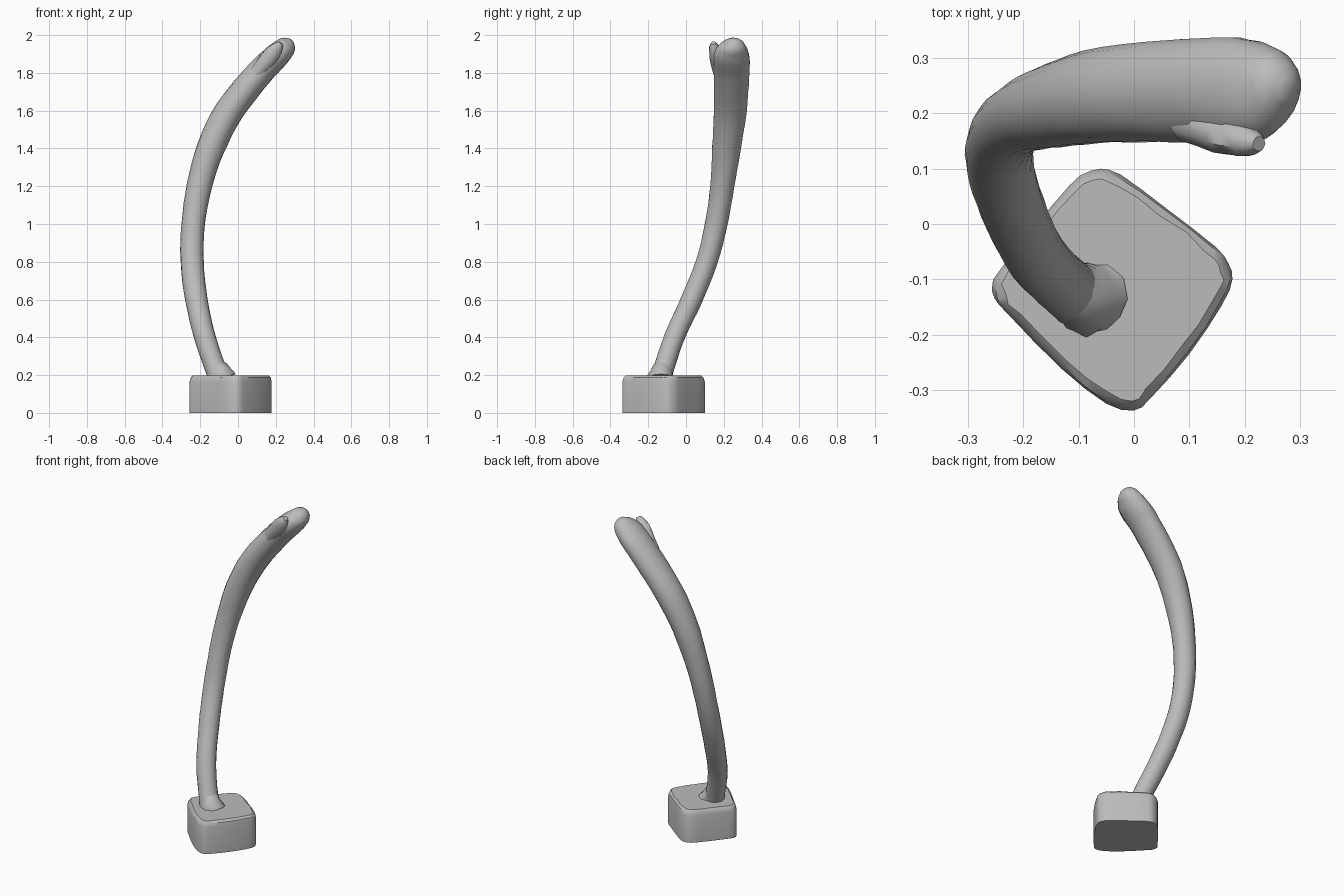
import bpy, bmesh, math, random
from mathutils import Vector

if "Cube" in bpy.data.objects:
    bpy.data.objects.remove(bpy.data.objects["Cube"])
random.seed(4)

GREY = (0.5, 0.5, 0.5, 1)
grey = bpy.data.materials.new("plain grey")
grey.use_nodes = True
grey.diffuse_color = GREY
grey.node_tree.nodes["Principled BSDF"].inputs["Base Color"].default_value = GREY


def loft(name, rings, angle):
    """Skin a list of equal-sized point rings, closing both ends."""
    bm = bmesh.new()
    loops = [[bm.verts.new(p) for p in ring] for ring in rings]
    n = len(loops[0])
    for a, b in zip(loops, loops[1:]):
        for i in range(n):
            j = (i + 1) % n
            bm.faces.new((a[i], a[j], b[j], b[i]))
    bm.faces.new(loops[0][::-1])
    bm.faces.new(loops[-1])
    bmesh.ops.recalc_face_normals(bm, faces=bm.faces)
    mesh = bpy.data.meshes.new(name)
    bm.to_mesh(mesh)
    bm.free()
    mesh.materials.append(grey)
    obj = bpy.data.objects.new(name, mesh)
    bpy.context.collection.objects.link(obj)
    bpy.ops.object.select_all(action='DESELECT')
    obj.select_set(True)
    bpy.context.view_layer.objects.active = obj
    bpy.ops.object.shade_smooth_by_angle(angle=math.radians(angle))


def catmull(keys, steps):
    """Smoothly interpolate rows of numbers."""
    rows = [Vector(k) for k in keys]
    rows = [rows[0] * 2 - rows[1]] + rows + [rows[-1] * 2 - rows[-2]]
    out = []
    for a, b, c, d in zip(rows, rows[1:], rows[2:], rows[3:]):
        for s in range(steps):
            t = s / steps
            out.append(0.5 * (2 * b + (c - a) * t + (2 * a - 5 * b + 4 * c - d) * t * t
                              + (3 * b - a - 3 * c + d) * t ** 3))
    return out + [rows[-2]]


def tube(name, keys, steps=4, sides=18, rough=0.0):
    """Oval tube; each key is x, y, z, half thickness, half depth."""
    rows = catmull([Vector(k) for k in keys], steps)
    centres = [Vector(r[:3]) for r in rows]
    rings = []
    for i, (c, row) in enumerate(zip(centres, rows)):
        tangent = (centres[min(i + 1, len(rows) - 1)] - centres[max(i - 1, 0)]).normalized()
        across = Vector((0, 1, 0)).cross(tangent).normalized()
        deep = tangent.cross(across)
        ring = []
        for k in range(sides):
            a = math.tau * k / sides
            wobble = 1 + random.uniform(-rough, rough)
            ring.append(c + (across * row[3] * math.cos(a) + deep * row[4] * math.sin(a)) * wobble)
        rings.append(ring)
    loft(name, rings, 50)


# Rounded, slightly skewed block with a worn top rim
outline = [(-.06, .10), (-.025, .09), (.056, .03), (.146, -.04), (.17, -.07), (.178, -.10),
           (.16, -.145), (.10, -.235), (.03, -.315), (0, -.337), (-.05, -.325), (-.133, -.26),
           (-.223, -.168), (-.252, -.135), (-.256, -.108), (-.24, -.08), (-.146, .036), (-.097, .088)]
outline = [tuple(p) for p in catmull(outline + outline[:1], 2)[:-1]]
middle = Vector((-.04, -.12))
block = []
for z, scale, wear in ((0, 1, 0), (.165, 1, 0), (.187, .97, .01), (.198, .91, .02)):
    ring = []
    for p in outline:
        q = middle + (Vector(p) - middle) * (scale + random.uniform(-wear, wear))
        ring.append((q.x, q.y, z))
    block.append(ring)
loft("base_block", block, 32)

# Long curved shaft, thickening toward the main rounded knuckle
tube("bone_shaft", [
    (-.085, -.14, .15, .062, .062), (-.11, -.125, .21, .056, .055),
    (-.175, -.062, .4, .056, .054), (-.22, .03, .6, .059, .056),
    (-.243, .11, .8, .061, .057), (-.237, .16, 1.0, .062, .060),
    (-.205, .192, 1.2, .067, .064), (-.145, .214, 1.4, .074, .076),
    (-.045, .234, 1.6, .077, .088), (.115, .242, 1.8, .072, .095),
    (.2, .24, 1.885, .068, .096), (.245, .245, 1.93, .058, .078),
    (.268, .244, 1.954, .046, .055), (.283, .24, 1.97, .018, .02)], rough=0.015)

# Small second knuckle, separated by a notch
tube("small_knuckle", [
    (.10, .185, 1.80, .04, .04), (.165, .162, 1.88, .045, .038),
    (.205, .15, 1.93, .035, .03), (.226, .145, 1.958, .014, .014)],
    steps=2, sides=9, rough=0.08)

# Flared foot where the shaft meets the block
tube("shaft_foot", [
    (-.08, -.135, .185, .07, .07), (-.088, -.133, .205, .06, .062),
    (-.115, -.118, .235, .05, .05)], steps=2, sides=12, rough=0.08)
